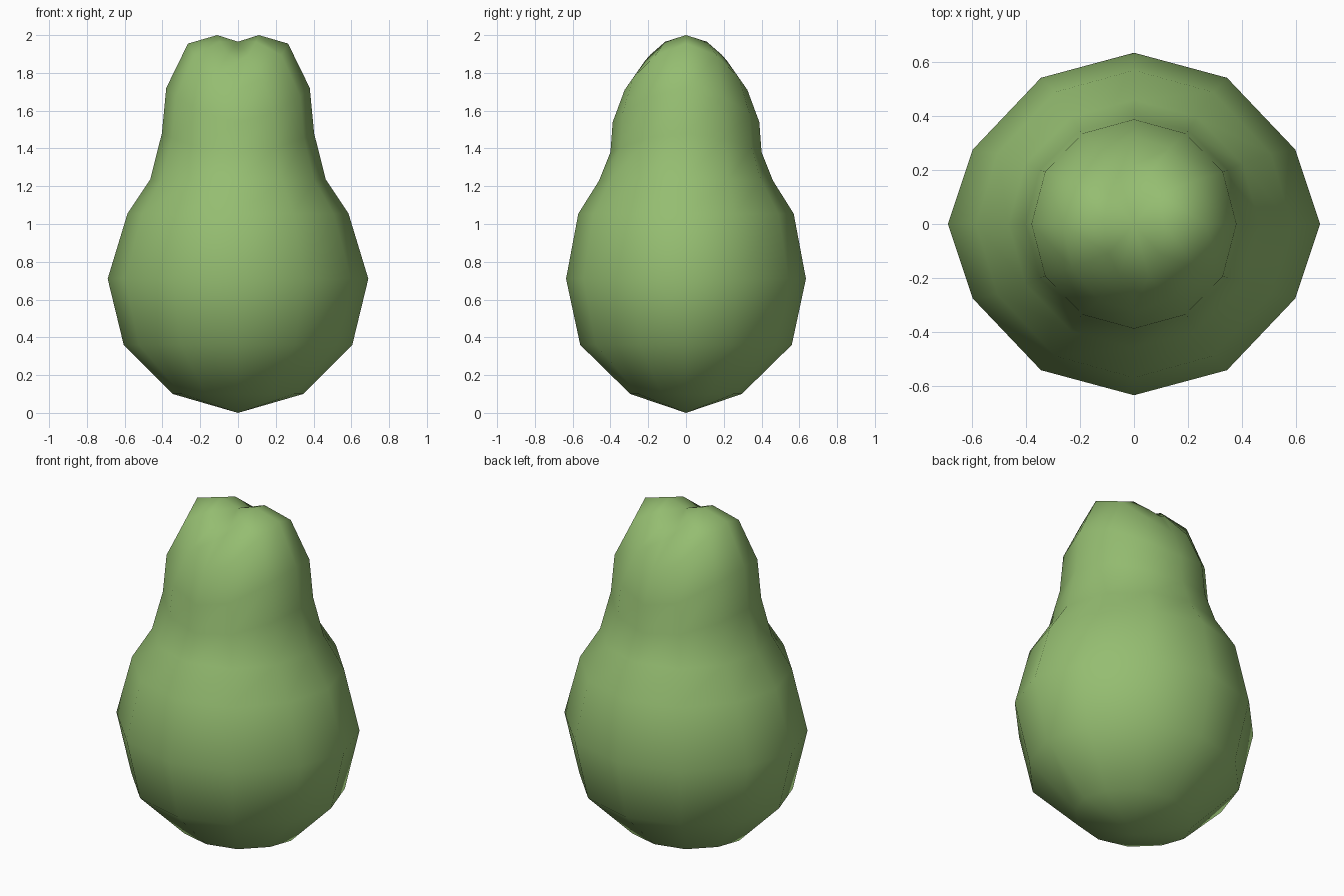
import bpy, bmesh, math

if "Cube" in bpy.data.objects:
    bpy.data.objects.remove(bpy.data.objects["Cube"])

green = bpy.data.materials.new("pear green")
green.diffuse_color = (0.30, 0.51, 0.165, 1)
green.use_nodes = True
green.node_tree.nodes["Principled BSDF"].inputs["Base Color"].default_value = green.diffuse_color

SIDES = 12
# Rings from bottom to top: side radius, side height, front radius, front height, flattening
RINGS = [
    (0.345, 0.10, 0.295, 0.10, 0.23),
    (0.605, 0.36, 0.56, 0.36, 0.23),
    (0.69, 0.71, 0.635, 0.71, 0.23),
    (0.585, 1.055, 0.57, 1.055, 0.15),
    (0.465, 1.235, 0.46, 1.23, 0.05),
    (0.403, 1.48, 0.40, 1.38, 0.0),
    (0.38, 1.72, 0.388, 1.54, 0.0),
    (0.265, 1.955, 0.325, 1.71, 0.0),
    (0.11, 2.00, 0.22, 1.86, 0.0),
]

bm = bmesh.new()
bottom = bm.verts.new((0, 0, 0))
top = bm.verts.new((0, 0, 1.965))

# Rings whose heights dip toward front and back, forming the crease on top
rings = []
for rx, zx, ry, zy, flat in RINGS:
    ring = []
    for i in range(SIDES):
        a = 2 * math.pi * i / SIDES
        c, s = math.cos(a), math.sin(a)
        ring.append(bm.verts.new((rx * c, ry * s * (1 - flat * c ** 4),
                                  zx * c * c + zy * s * s)))
    rings.append(ring)

# Skin between rings and close both poles
for i in range(SIDES):
    j = (i + 1) % SIDES
    bm.faces.new((bottom, rings[0][j], rings[0][i]))
    bm.faces.new((top, rings[-1][i], rings[-1][j]))
    for lo, hi in zip(rings, rings[1:]):
        bm.faces.new((lo[i], lo[j], hi[j], hi[i]))
bmesh.ops.recalc_face_normals(bm, faces=bm.faces)
for f in bm.faces:
    f.smooth = True

# Fruit body
mesh = bpy.data.meshes.new("fruit_body")
bm.to_mesh(mesh)
bm.free()
mesh.materials.append(green)
bpy.context.collection.objects.link(bpy.data.objects.new("fruit_body", mesh))
